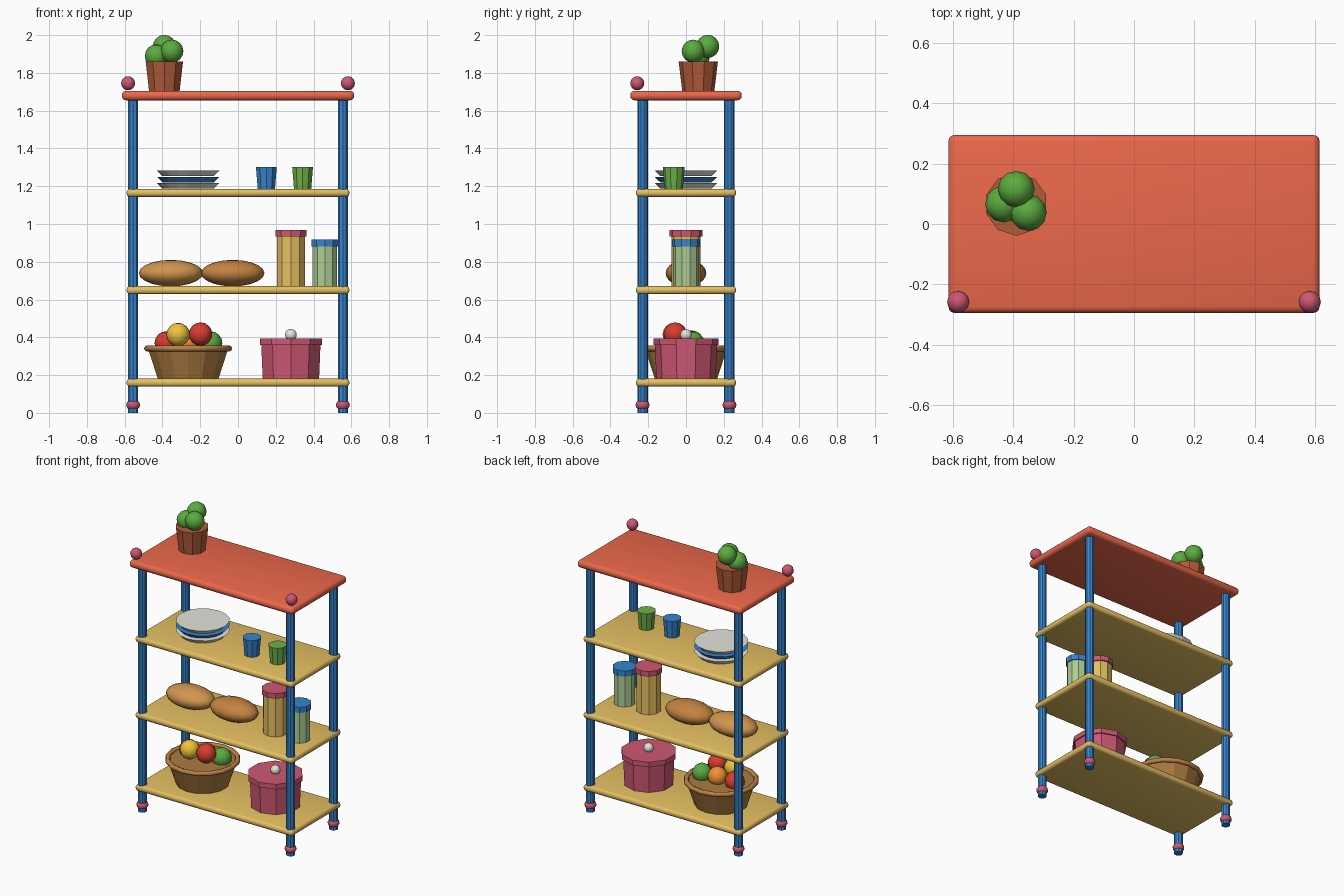
import bpy, bmesh
from math import radians
from mathutils import Matrix

if "Cube" in bpy.data.objects:
    bpy.data.objects.remove(bpy.data.objects["Cube"])


def mat(name, r, g, b):
    m = bpy.data.materials.new(name)
    m.diffuse_color = [(c / 255) ** 2.2 for c in (r, g, b)] + [1]
    m.use_nodes = True
    m.node_tree.nodes["Principled BSDF"].inputs["Base Color"].default_value = m.diffuse_color
    return m


RED_TOP = mat("coral", 235, 104, 76)
BLUE = mat("blue", 58, 132, 204)
YELLOW = mat("yellow", 228, 190, 98)
PINK = mat("pink", 204, 88, 114)
CLAY = mat("terracotta", 176, 92, 60)
LEAF = mat("leaf_green", 92, 170, 66)
CUP_GREEN = mat("cup_green", 110, 176, 76)
WHITE = mat("white", 228, 226, 218)
CRUST_A = mat("light_crust", 208, 148, 80)
CRUST_B = mat("dark_crust", 194, 130, 66)
JAR_GREEN = mat("pale_green", 172, 204, 146)
WICKER = mat("wicker", 170, 122, 66)
RIM = mat("wicker_rim", 184, 128, 74)
APPLE = mat("apple_red", 216, 62, 52)
LEMON = mat("lemon", 238, 196, 62)
ORANGE = mat("orange", 238, 146, 56)


def finish(name, bm, m, loc, smooth):
    me = bpy.data.meshes.new(name)
    bm.to_mesh(me)
    bm.free()
    for p in me.polygons:
        p.use_smooth = smooth
    ob = bpy.data.objects.new(name, me)
    bpy.context.collection.objects.link(ob)
    ob.location = loc
    me.materials.append(m)
    return ob


def cone(name, m, x, y, z0, z1, r0, r1, n=10):
    bm = bmesh.new()
    bmesh.ops.create_cone(bm, cap_ends=True, segments=n, radius1=r0, radius2=r1, depth=z1 - z0)
    return finish(name, bm, m, (x, y, (z0 + z1) / 2), False)


def ball(name, m, loc, r, scale=(1, 1, 1), u=12, v=8):
    bm = bmesh.new()
    bmesh.ops.create_uvsphere(bm, u_segments=u, v_segments=v, radius=r)
    bmesh.ops.scale(bm, vec=scale, verts=bm.verts)
    return finish(name, bm, m, loc, True)


def board(name, m, z, sx, sy, sz, bevel):
    bm = bmesh.new()
    bmesh.ops.create_cube(bm, size=1, matrix=Matrix.Diagonal((sx, sy, sz, 1)))
    bmesh.ops.bevel(bm, geom=bm.edges[:], offset=bevel, segments=3, profile=0.5, affect='EDGES')
    ob = finish(name, bm, m, (0, 0, z), False)
    bpy.context.view_layer.objects.active = ob
    ob.select_set(True)
    bpy.ops.object.shade_smooth_by_angle(angle=radians(35))
    ob.select_set(False)


# Boards
board("top_board", RED_TOP, 1.68, 1.23, 0.59, 0.05, 0.022)
for name, z in (("lower_shelf", 0.16), ("middle_shelf", 0.65), ("upper_shelf", 1.165)):
    board(name, YELLOW, z, 1.18, 0.53, 0.042, 0.018)

# Posts, feet and front finials
for sx, side in ((-1, "left"), (1, "right")):
    for sy, end in ((-1, "front"), (1, "back")):
        cone(f"{end}_{side}_post", BLUE, sx * 0.555, sy * 0.23, 0, 1.67, 0.028, 0.028)
        ball(f"{end}_{side}_foot", PINK, (sx * 0.555, sy * 0.23, 0.042), 0.037, (1, 1, 0.8))
    ball(f"{side}_finial", PINK, (sx * 0.582, -0.258, 1.745), 0.037)

# Potted plant
cone("plant_pot", CLAY, -0.39, 0.065, 1.704, 1.86, 0.085, 0.104)
for i, p in enumerate([(-0.432, 0.066, 1.89), (-0.39, 0.115, 1.94), (-0.35, 0.038, 1.915)]):
    ball(f"leaf_ball_{i + 1}", LEAF, p, 0.061)

# Plates and cups
for i, m in enumerate((WHITE, BLUE, WHITE)):
    z = 1.187 + 0.033 * i
    cone(f"plate_{i + 1}", m, -0.264, 0, z, z + 0.03, 0.135, 0.166, 16)
cone("blue_cup", BLUE, 0.15, -0.065, 1.186, 1.303, 0.048, 0.058)
cone("green_cup", CUP_GREEN, 0.342, -0.065, 1.186, 1.303, 0.048, 0.058)

# Bread loaves
ball("left_loaf", CRUST_A, (-0.355, 0, 0.74), 1, (0.17, 0.108, 0.07), 16, 10)
ball("right_loaf", CRUST_B, (-0.028, 0, 0.74), 1, (0.168, 0.108, 0.07), 16, 10)

# Lidded jars
cone("tall_jar", YELLOW, 0.28, 0, 0.671, 0.934, 0.078, 0.078)
cone("tall_jar_lid", PINK, 0.28, 0, 0.934, 0.968, 0.087, 0.087)
cone("short_jar", JAR_GREEN, 0.46, 0, 0.671, 0.88, 0.068, 0.068)
cone("short_jar_lid", BLUE, 0.46, 0, 0.88, 0.918, 0.075, 0.075)

# Fruit basket
cone("basket", WICKER, -0.264, 0, 0.181, 0.342, 0.165, 0.218, 14)
bpy.ops.mesh.primitive_torus_add(major_segments=16, minor_segments=8, major_radius=0.217,
                                 minor_radius=0.016, location=(-0.264, 0, 0.341))
rim = bpy.context.object
rim.name = "basket_rim"
rim.data.materials.append(RIM)
bpy.ops.object.shade_smooth()
for name, m, p in (("lemon", LEMON, (-0.317, -0.062, 0.415)),
                   ("front_apple", APPLE, (-0.198, -0.057, 0.417)),
                   ("left_apple", APPLE, (-0.38, 0.02, 0.37)),
                   ("green_apple", LEAF, (-0.145, 0.035, 0.37)),
                   ("orange_fruit", ORANGE, (-0.258, 0.03, 0.375))):
    ball(name, m, p, 0.062)

# Cooking pot
cone("cooking_pot", PINK, 0.28, 0, 0.181, 0.365, 0.157, 0.165)
cone("cooking_pot_lid", PINK, 0.28, 0, 0.36, 0.394, 0.173, 0.173)
ball("lid_knob", WHITE, (0.28, 0, 0.413), 0.031)
